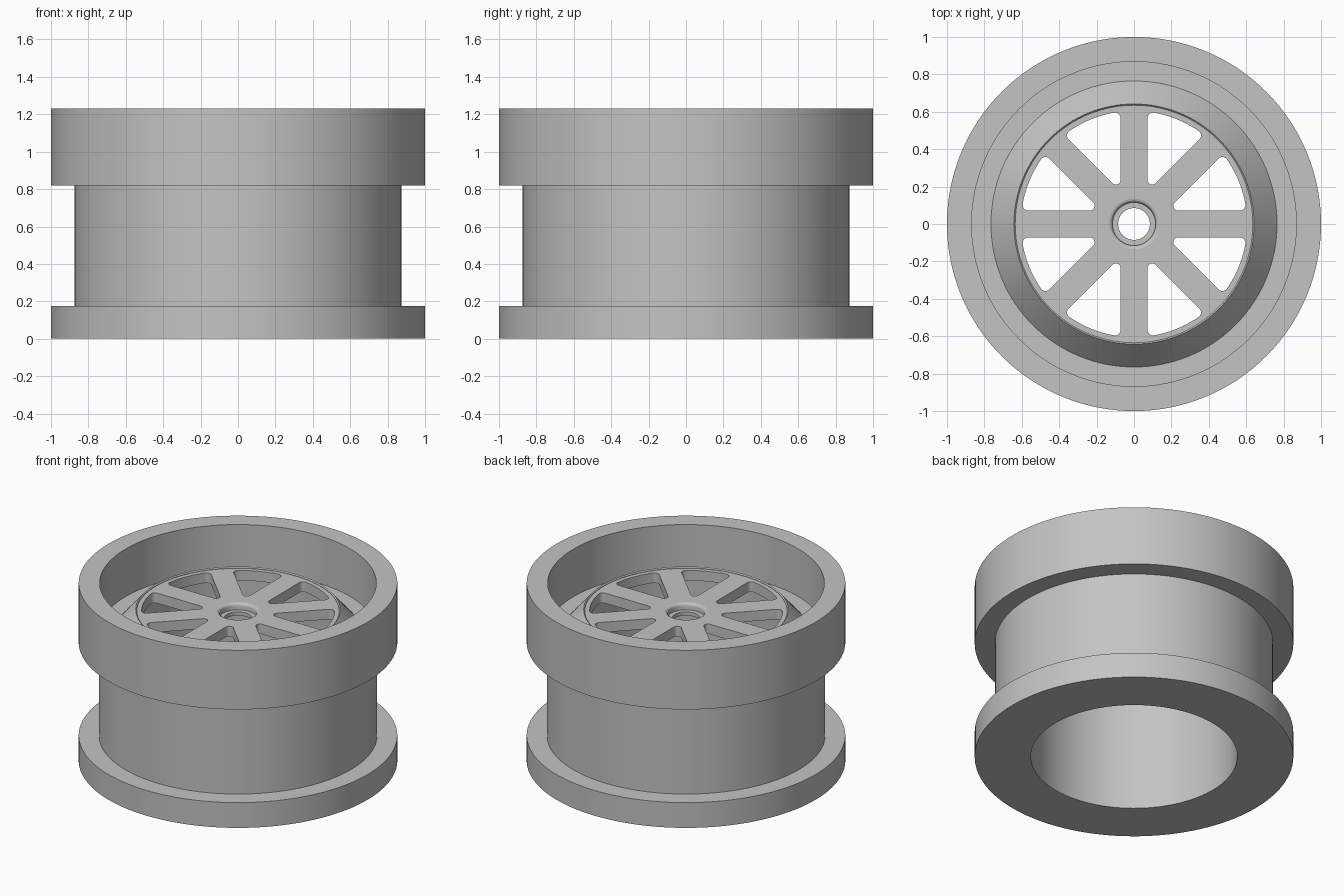
import bpy, bmesh
from math import sin, cos, asin, radians, pi
from mathutils import Matrix

cube = bpy.data.objects.get("Cube")
if cube:
    bpy.data.objects.remove(cube, do_unlink=True)

# Single grey material
grey = bpy.data.materials.new("plain grey")
grey.use_nodes = True
colour = (0.55, 0.55, 0.55, 1)
grey.diffuse_color = colour
grey.node_tree.nodes["Principled BSDF"].inputs["Base Color"].default_value = colour

SEGMENTS = 128
SPOKES = 8
DISC_TOP = 1.035
DISC_THICK = 0.07


def finish(name, bm):
    """Weld, orient and smooth a mesh, then add it to the scene."""
    bmesh.ops.remove_doubles(bm, verts=bm.verts, dist=0.0001)
    bmesh.ops.recalc_face_normals(bm, faces=bm.faces)
    mesh = bpy.data.meshes.new(name)
    bm.to_mesh(mesh)
    bm.free()
    mesh.materials.append(grey)
    obj = bpy.data.objects.new(name, mesh)
    bpy.context.collection.objects.link(obj)
    bpy.ops.object.select_all(action="DESELECT")
    obj.select_set(True)
    bpy.context.view_layer.objects.active = obj
    bpy.ops.object.shade_smooth_by_angle(angle=radians(25))
    return obj


def lathe(name, profile):
    """Spin a closed (radius, height) profile around z."""
    bm = bmesh.new()
    verts = [bm.verts.new((r, 0, z)) for r, z in profile]
    edges = [bm.edges.new((a, b)) for a, b in zip(verts, verts[1:] + verts[:1])]
    bmesh.ops.spin(bm, geom=verts + edges, cent=(0, 0, 0), axis=(0, 0, 1),
                   angle=2 * pi, steps=SEGMENTS, use_merge=False)
    return finish(name, bm)


def arc(cx, cy, r, start, end, steps):
    return [(cx + r * cos(a), cy + r * sin(a))
            for a in (start + (end - start) * i / steps for i in range(steps + 1))]


def circle(r):
    return arc(0, 0, r, 0, 2 * pi, SEGMENTS)[:-1]


def window(outer=0.605, half_spoke=0.072, inner_round=0.026, outer_round=0.03):
    """Rounded wedge between two spokes, pointing along +x."""
    half = pi / SPOKES
    side = half + pi / 2
    reach = outer - outer_round
    b = half - asin((half_spoke + outer_round) / reach)
    x, y = reach * cos(b), reach * sin(b)
    tip = (half_spoke + inner_round) / sin(half)
    return (arc(tip, 0, inner_round, side, 2 * pi - side, 8)
            + arc(x, -y, outer_round, -side, -b, 8)
            + arc(0, 0, outer, -b, b, 12)[1:-1]
            + arc(x, y, outer_round, b, side, 8))


# Barrel with both flanges, recessed ledge and raised cone
lathe("rim_body", [
    (0.648, 0), (1, 0), (1, 0.175), (0.873, 0.175), (0.873, 0.82), (1, 0.82),
    (1, 1.23), (0.868, 1.23), (0.868, 0.9), (0.765, 0.9), (0.642, 1.045),
    (0.635, 1.038), (0.635, DISC_TOP - DISC_THICK), (0.648, DISC_TOP - DISC_THICK)])

# Hub with rounded counterbore
TOP, BASE = DISC_TOP, DISC_TOP - DISC_THICK
lathe("hub", [
    (0.135, TOP), (0.125, TOP - 0.003), (0.118, TOP - 0.01), (0.115, TOP - 0.02),
    (0.115, TOP - 0.045), (0.085, TOP - 0.045), (0.085, BASE), (0.135, BASE)])

# Spoked disc: flat outline with window holes, extruded
outline = bpy.data.curves.new("disc_outline", "CURVE")
outline.dimensions = "2D"
outline.fill_mode = "BOTH"
outline.extrude = DISC_THICK / 2
loops = [circle(0.637), circle(0.135)]
for i in range(SPOKES):
    turn = Matrix.Rotation((i + 0.5) * 2 * pi / SPOKES, 2)
    loops.append([(turn[0][0] * x + turn[0][1] * y, turn[1][0] * x + turn[1][1] * y)
                  for x, y in window()])
for loop in loops:
    spline = outline.splines.new("POLY")
    spline.points.add(len(loop) - 1)
    for point, (x, y) in zip(spline.points, loop):
        point.co = (x, y, 0, 1)
    spline.use_cyclic_u = True
helper = bpy.data.objects.new("disc_outline", outline)
bpy.context.collection.objects.link(helper)
bpy.context.view_layer.update()
flat = bpy.data.meshes.new_from_object(
    helper.evaluated_get(bpy.context.evaluated_depsgraph_get()))
bpy.data.objects.remove(helper, do_unlink=True)
disc = bmesh.new()
disc.from_mesh(flat)
bpy.data.meshes.remove(flat)
bmesh.ops.translate(disc, verts=disc.verts, vec=(0, 0, DISC_TOP - DISC_THICK / 2))
finish("spoked_disc", disc)
